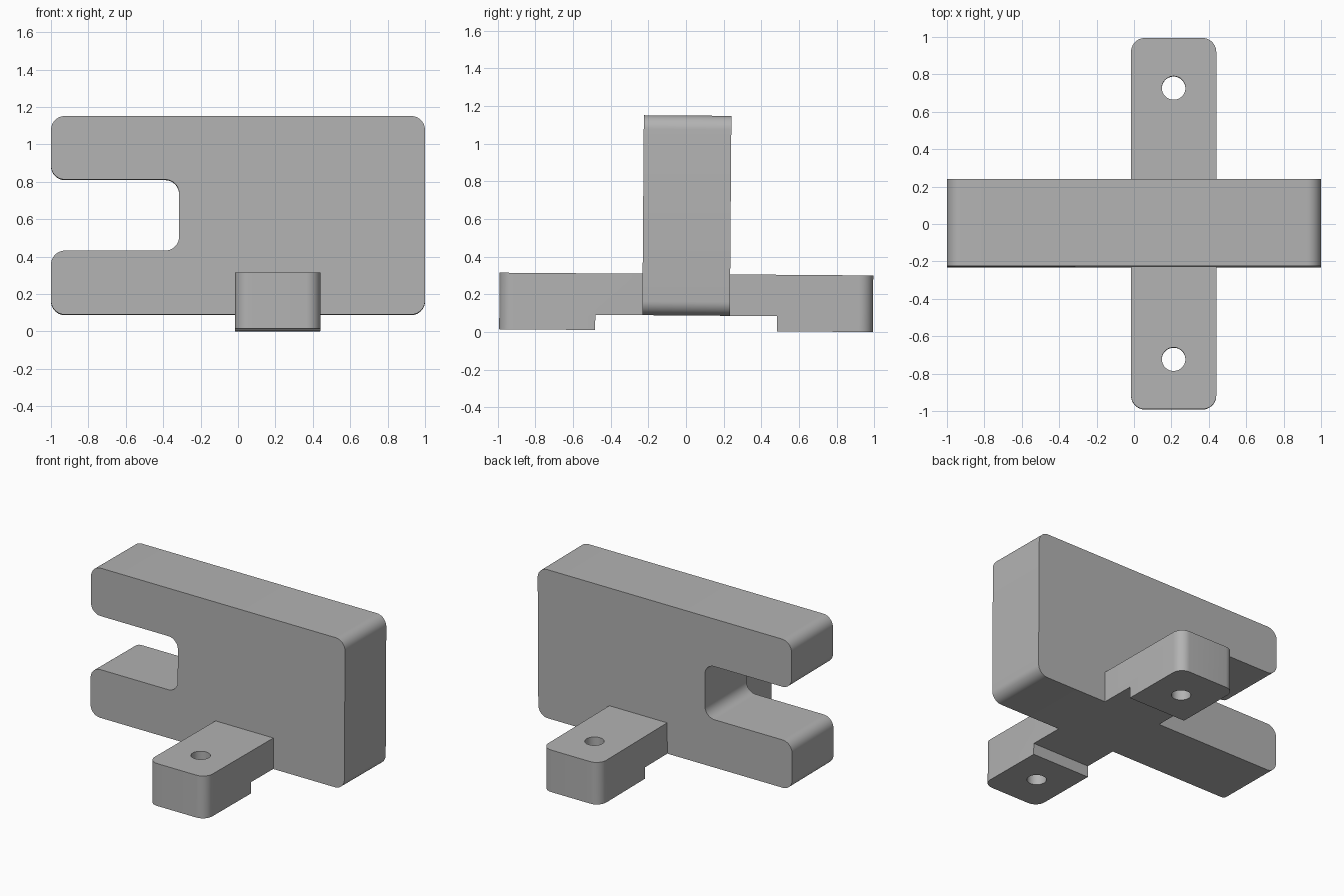
import bpy, bmesh, math
from mathutils import Vector, Matrix

cube = bpy.data.objects.get("Cube")
if cube:
    bpy.data.objects.remove(cube, do_unlink=True)

grey = bpy.data.materials.new("plain_grey")
grey.use_nodes = True
COLOUR = (0.45, 0.45, 0.45, 1)
grey.diffuse_color = COLOUR
grey.node_tree.nodes["Principled BSDF"].inputs["Base Color"].default_value = COLOUR

RADIUS = 0.075
TILT = -0.0075
FOOT, DECK, TOP = 0.0075, 0.088, 0.308
HALF = 0.2325


def rounded(points, r, steps=10):
    """Replace every right-angle corner of an outline by an arc."""
    out = []
    for i, p in enumerate(points):
        p = Vector(p)
        a = (Vector(points[i - 1]) - p).normalized() * r
        b = (Vector(points[(i + 1) % len(points)]) - p).normalized() * r
        for k in range(steps + 1):
            t = math.pi / 2 * k / steps
            out.append(p + a * (1 - math.sin(t)) + b * (1 - math.cos(t)))
    return out


def prism(name, outline, axis, low, high):
    """Extrude a 2D outline along the y or z axis."""
    bm = bmesh.new()
    place = {"y": lambda p: (p[0], low, p[1]), "z": lambda p: (p[0], p[1], low)}[axis]
    face = bm.faces.new([bm.verts.new(place(p)) for p in outline])
    move = Vector((0, 1, 0) if axis == "y" else (0, 0, 1)) * (high - low)
    new = bmesh.ops.extrude_face_region(bm, geom=[face])["geom"]
    bmesh.ops.translate(bm, vec=move, verts=[v for v in new if isinstance(v, bmesh.types.BMVert)])
    bmesh.ops.recalc_face_normals(bm, faces=bm.faces)
    mesh = bpy.data.meshes.new(name)
    bm.to_mesh(mesh)
    bm.free()
    mesh.materials.append(grey)
    obj = bpy.data.objects.new(name, mesh)
    bpy.context.collection.objects.link(obj)
    return obj


def combine(target, tool, operation):
    """Apply a boolean and discard the tool."""
    mod = target.modifiers.new("combine", "BOOLEAN")
    mod.operation, mod.solver, mod.object = operation, "EXACT", tool
    bpy.context.view_layer.objects.active = target
    bpy.ops.object.modifier_apply(modifier=mod.name)
    bpy.data.objects.remove(tool, do_unlink=True)


def rectangle(x0, x1, y0, y1):
    return [(x0, y0), (x1, y0), (x1, y1), (x0, y1)]


# Cross arm with a recessed underside and a bolt hole at each end
bracket = prism("forked_bracket", rounded(rectangle(-0.016, 0.44, -0.9925, 0.9925), RADIUS),
                "z", FOOT, TOP)
combine(bracket, prism("recess", rectangle(-0.2, 0.6, -0.4825, 0.4825), "z", -0.2, DECK), "DIFFERENCE")
for side in (-1, 1):
    circle = [(0.212 + 0.063 * math.cos(math.tau * k / 48),
               side * 0.725 + 0.063 * math.sin(math.tau * k / 48)) for k in range(48)]
    combine(bracket, prism("bolt_hole", circle, "z", -0.2, 0.6), "DIFFERENCE")

# Upright plate with an open slot
plate = [(-1, DECK), (1, DECK), (1, 1.15), (-1, 1.15),
         (-1, 0.81), (-0.315, 0.81), (-0.315, 0.43), (-1, 0.43)]
combine(bracket, prism("slotted_plate", rounded(plate, RADIUS), "y", -HALF, HALF), "UNION")

# Slight lean, then smooth rounded corners
bracket.data.transform(Matrix.Rotation(TILT, 4, "X"))
bpy.ops.object.select_all(action="DESELECT")
bracket.select_set(True)
bpy.context.view_layer.objects.active = bracket
bpy.ops.object.shade_smooth_by_angle(angle=math.radians(30))
